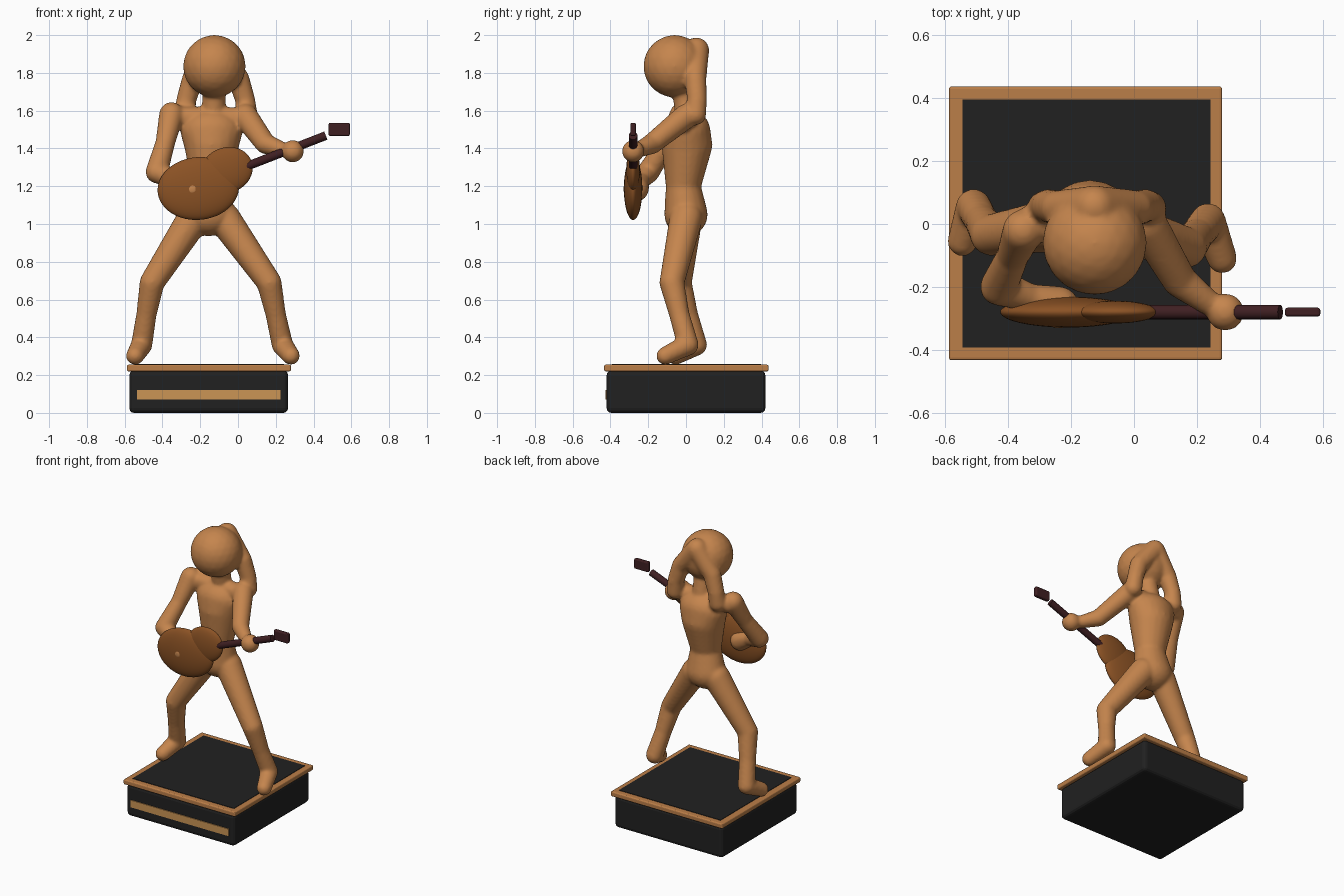
import bpy, bmesh
from mathutils import Vector, Matrix

cube = bpy.data.objects.get("Cube")
if cube:
    bpy.data.objects.remove(cube, do_unlink=True)


def material(name, rgb):
    m = bpy.data.materials.new(name)
    m.use_nodes = True
    m.diffuse_color = (*rgb, 1)
    m.node_tree.nodes["Principled BSDF"].inputs["Base Color"].default_value = (*rgb, 1)
    return m


BRONZE = material("bronze", (0.56, 0.235, 0.075))
TRIM = material("wood trim", (0.5, 0.21, 0.065))
BRASS = material("pale brass", (0.6, 0.3, 0.09))
BLACK = material("black", (0.015, 0.015, 0.015))
BROWN = material("guitar brown", (0.26, 0.085, 0.018))
DARK = material("dark wood", (0.05, 0.014, 0.016))


def finish(bm, name, mat, smooth=False):
    mesh = bpy.data.meshes.new(name)
    bmesh.ops.recalc_face_normals(bm, faces=bm.faces)
    for f in bm.faces:
        f.smooth = smooth
    bm.to_mesh(mesh)
    bm.free()
    mesh.materials.append(mat)
    ob = bpy.data.objects.new(name, mesh)
    bpy.context.collection.objects.link(ob)
    return ob


def box(name, lo, hi, mat, bevel=0):
    lo, hi = Vector(lo), Vector(hi)
    bm = bmesh.new()
    bmesh.ops.create_cube(bm, size=1, matrix=Matrix.Translation((lo + hi) / 2)
                          @ Matrix.Diagonal((*(hi - lo), 1)))
    ob = finish(bm, name, mat)
    if bevel:
        mod = ob.modifiers.new("Bevel", "BEVEL")
        mod.width, mod.segments = bevel, 3
    return ob


def ellipsoid(name, centre, radii, tilt, mat):
    bm = bmesh.new()
    bmesh.ops.create_uvsphere(bm, u_segments=48, v_segments=24, radius=1,
                              matrix=Matrix.Translation(centre)
                              @ Matrix.Rotation(tilt, 4, "Y")
                              @ Matrix.Diagonal((*radii, 1)))
    return finish(bm, name, mat, True)


# Unit sphere points used to hull every body segment
ball = bmesh.new()
bmesh.ops.create_icosphere(ball, subdivisions=3, radius=1)
BALL = [v.co.copy() for v in ball.verts]
ball.free()


def chain(bm, *joints):
    """Rounded tapering limb through joints given as (position, radius or radii)."""
    pairs = list(zip(joints, joints[1:])) or [(joints[0],)]
    for pair in pairs:
        verts = []
        for pos, r in pair:
            r = Vector(r) if isinstance(r, tuple) else Vector((r, r, r))
            verts += [bm.verts.new(Vector(pos) + p * r) for p in BALL]
        bmesh.ops.convex_hull(bm, input=verts)
        loose = [v for v in verts if v.is_valid and not v.link_faces]
        bmesh.ops.delete(bm, geom=loose, context="VERTS")


# Stage
box("stage_base", (-0.575, -0.42, 0), (0.265, 0.42, 0.225), BLACK, 0.025)
box("stage_trim", (-0.588, -0.433, 0.22), (0.28, 0.437, 0.255), TRIM, 0.008)
box("stage_top", (-0.545, -0.392, 0.253), (0.243, 0.396, 0.258), BLACK)
box("front_stripe", (-0.535, -0.426, 0.07), (0.225, -0.418, 0.12), BRASS)

# Musician, blended into one smooth skin
bm = bmesh.new()
chain(bm, ((-0.125, -0.06, 1.835), 0.166))                       # head
chain(bm, ((-0.125, -0.02, 1.75), 0.06), ((-0.13, 0.01, 1.56), 0.065))
chain(bm, ((-0.14, 0.005, 1.49), (0.165, 0.125, 0.12)),          # torso
      ((-0.14, 0.005, 1.42), (0.145, 0.135, 0.13)),
      ((-0.145, -0.015, 1.2), (0.1, 0.092, 0.1)),
      ((-0.155, 0.0, 1.05), (0.135, 0.115, 0.115)))
chain(bm, ((-0.33, 0, 1.565), 0.058), ((0.04, 0, 1.56), 0.058))  # shoulders

# Hair: a bun with one lock falling on each side
for side in (-1, 1):
    x = -0.118
    chain(bm, ((-0.125, 0.055, 1.92), 0.068),
          ((x + side * 0.12, 0.05, 1.77), 0.058),
          ((x + side * 0.155, 0.058, 1.66), 0.053),
          ((x + side * 0.165, 0.05, 1.58), 0.057))

# Arms
chain(bm, ((-0.352, -0.02, 1.58), 0.066), ((-0.385, -0.1, 1.43), 0.052),
      ((-0.43, -0.2, 1.275), 0.06), ((-0.33, -0.235, 1.23), 0.045),
      ((-0.24, -0.265, 1.185), 0.068))
chain(bm, ((0.04, 0, 1.57), 0.066), ((0.145, -0.18, 1.425), 0.055),
      ((0.23, -0.245, 1.395), 0.042))
chain(bm, ((0.29, -0.28, 1.385), 0.06))

# Legs: hip, knee, calf, ankle, toe
chain(bm, ((-0.235, 0, 1.03), 0.088), ((-0.455, -0.035, 0.69), 0.066),
      ((-0.485, 0.01, 0.52), 0.054), ((-0.51, 0.055, 0.36), 0.057),
      ((-0.545, -0.055, 0.302), 0.048))
chain(bm, ((-0.075, 0, 1.03), 0.088), ((0.165, -0.075, 0.69), 0.066),
      ((0.2, -0.035, 0.52), 0.054), ((0.235, 0.01, 0.36), 0.057),
      ((0.28, -0.11, 0.302), 0.048))

body = finish(bm, "musician_body", BRONZE, True)
mod = body.modifiers.new("Blend", "REMESH")
mod.mode, mod.voxel_size, mod.use_smooth_shade = "VOXEL", 0.01, True
mod = body.modifiers.new("Soften", "SMOOTH")
mod.factor, mod.iterations = 0.5, 8

# Guitar
ellipsoid("guitar_lower_body", (-0.21, -0.28, 1.188), (0.216, 0.049, 0.166), -0.1, BROWN)
ellipsoid("guitar_upper_body", (-0.06, -0.28, 1.285), (0.14, 0.036, 0.12), -0.35, BROWN)

start, end = Vector((0.04, -0.28, 1.303)), Vector((0.465, -0.28, 1.468))
axis = end - start
bm = bmesh.new()
bmesh.ops.create_cone(bm, cap_ends=True, segments=16, radius1=0.023, radius2=0.023,
                      depth=axis.length,
                      matrix=Matrix.Translation((start + end) / 2)
                      @ axis.to_track_quat("Z", "Y").to_matrix().to_4x4())
neck = finish(bm, "guitar_neck", DARK, True)
bpy.context.view_layer.objects.active = neck
neck.select_set(True)
bpy.ops.object.shade_smooth_by_angle()
box("guitar_headstock", (0.48, -0.294, 1.466), (0.592, -0.266, 1.536), DARK, 0.008)
